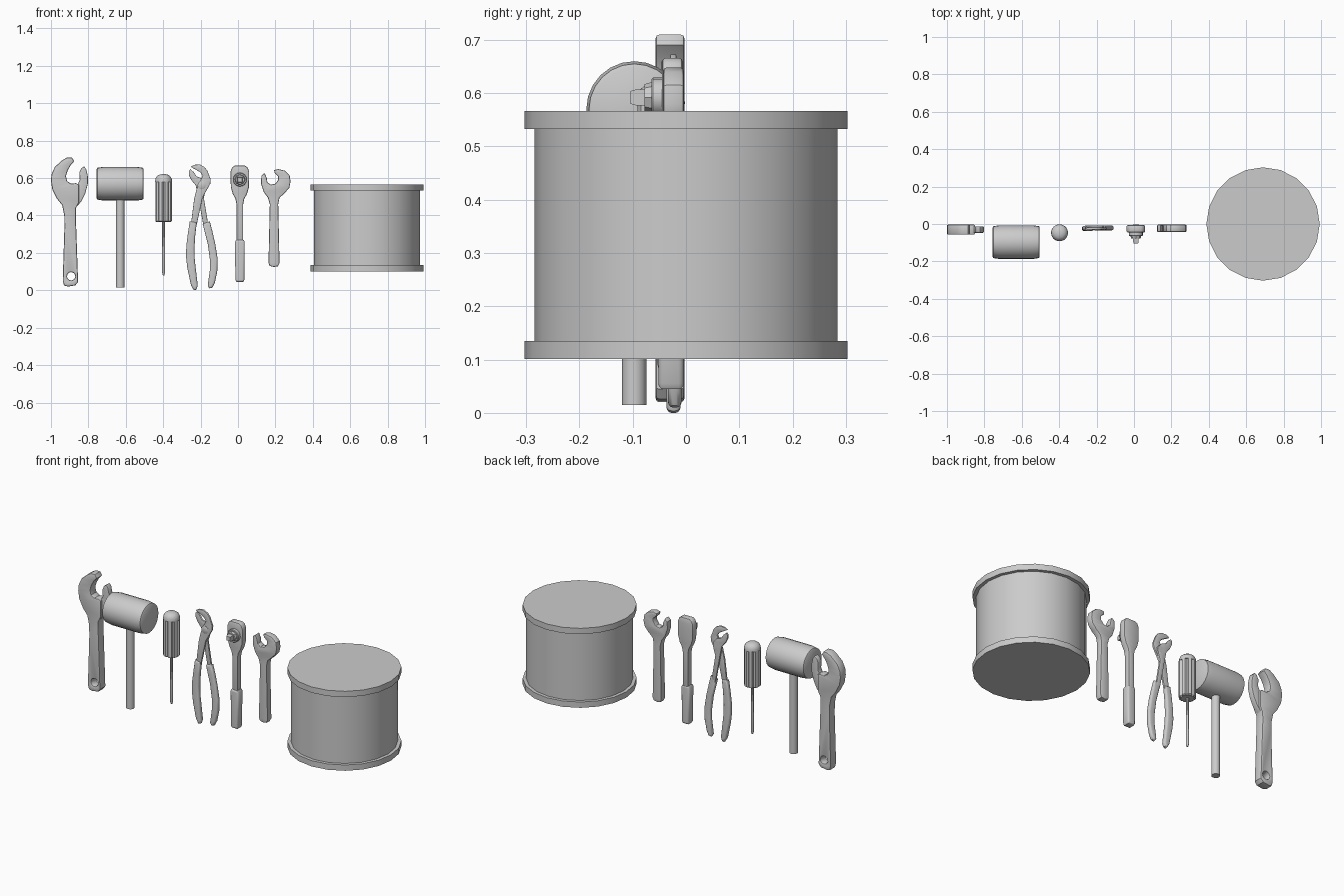
import bpy, bmesh
from math import sin, cos, pi, radians


def select_only(ob):
    bpy.ops.object.select_all(action='DESELECT')
    ob.select_set(True)
    bpy.context.view_layer.objects.active = ob


def plate(name, loops, y0, y1, bevel=0.006, res=1):
    """Outline(s) in the x-z plane, extruded from y0 to y1 with rounded edges."""
    cu = bpy.data.curves.new(name, 'CURVE')
    cu.dimensions = '2D'
    cu.fill_mode = 'BOTH'
    for pts in loops:
        sp = cu.splines.new('POLY')
        sp.points.add(len(pts) - 1)
        for p, (x, z) in zip(sp.points, pts):
            p.co = (x, z, 0, 1)
        sp.use_cyclic_u = True
    cu.extrude = abs(y1 - y0) / 2 - bevel
    cu.bevel_depth = bevel
    cu.bevel_resolution = res
    cu.offset = -bevel
    ob = bpy.data.objects.new(name, cu)
    bpy.context.collection.objects.link(ob)
    ob.rotation_euler = (pi / 2, 0, 0)
    ob.location.y = (y0 + y1) / 2
    select_only(ob)
    bpy.ops.object.convert(target='MESH')
    ob = bpy.context.object
    ob.name = name
    bm = bmesh.new()
    bm.from_mesh(ob.data)
    bmesh.ops.remove_doubles(bm, verts=bm.verts, dist=1e-5)
    bm.to_mesh(ob.data)
    bm.free()
    select_only(ob)
    bpy.ops.object.shade_smooth_by_angle(angle=radians(35))
    return ob


def lathe(name, profile, loc, rot=(0, 0, 0), segs=24, radius=lambda i: 1.0, angle=35):
    """Turned part: profile of (radius, height) around local z."""
    bm = bmesh.new()
    rings = [[bm.verts.new((r * radius(i) * cos(2 * pi * i / segs),
                            r * radius(i) * sin(2 * pi * i / segs), h))
              for i in range(segs)] for r, h in profile]
    for a, b in zip(rings, rings[1:]):
        for i in range(segs):
            j = (i + 1) % segs
            bm.faces.new((a[i], a[j], b[j], b[i]))
    bm.faces.new(rings[0][::-1])
    bm.faces.new(rings[-1])
    bmesh.ops.recalc_face_normals(bm, faces=bm.faces)
    me = bpy.data.meshes.new(name)
    bm.to_mesh(me)
    bm.free()
    ob = bpy.data.objects.new(name, me)
    bpy.context.collection.objects.link(ob)
    ob.location = loc
    ob.rotation_euler = rot
    select_only(ob)
    bpy.ops.object.shade_smooth_by_angle(angle=radians(angle))
    return ob


def circle(x, z, r, n=16):
    return [(x + r * cos(2 * pi * i / n), z + r * sin(2 * pi * i / n)) for i in range(n)]


FRONT = (pi / 2, 0, 0)      # local z points to -y
SIDE = (0, pi / 2, 0)       # local z points to +x

# Large adjustable wrench: body with fixed jaw, and thinner moving jaw
plate("large_wrench_body", [[
    (-0.888, 0.71), (-0.915, 0.71), (-0.94, 0.695), (-0.979, 0.66), (-0.997, 0.62), (-1.0, 0.585),
    (-0.993, 0.54), (-0.968, 0.49), (-0.94, 0.455), (-0.929, 0.40), (-0.928, 0.34),
    (-0.937, 0.05), (-0.93, 0.026), (-0.91, 0.02), (-0.87, 0.026), (-0.855, 0.045),
    (-0.867, 0.39), (-0.866, 0.44), (-0.85, 0.47), (-0.85, 0.565), (-0.867, 0.573),
    (-0.892, 0.57), (-0.913, 0.583), (-0.92, 0.61), (-0.911, 0.64), (-0.895, 0.668),
    (-0.876, 0.69)], circle(-0.892, 0.075, 0.022)], -0.057, -0.003, 0.007)
plate("large_wrench_jaw", [[
    (-0.868, 0.44), (-0.838, 0.475), (-0.816, 0.52), (-0.803, 0.57), (-0.803, 0.61),
    (-0.812, 0.65), (-0.823, 0.662), (-0.838, 0.652), (-0.848, 0.63), (-0.846, 0.59),
    (-0.855, 0.57), (-0.872, 0.565)]], -0.047, -0.013, 0.004)

# Mallet
lathe("mallet_head", [(0.078, -0.126), (0.085, -0.122), (0.09, -0.09), (0.09, 0.09),
                      (0.085, 0.122), (0.078, 0.126)], (-0.63, -0.097, 0.57), SIDE)
lathe("mallet_handle", [(0.023, 0.015), (0.023, 0.5)], (-0.63, -0.097, 0), segs=16)

# Screwdriver: fluted handle, domed end, thin blade
DX, DY = -0.398, -0.047
lathe("screwdriver_handle", [(0.038, 0.365), (0.045, 0.37), (0.045, 0.585)], (DX, DY, 0),
      segs=32, radius=lambda i: 0.82 if i % 4 == 0 else 1.0, angle=20)
lathe("screwdriver_end", [(0.045, 0.58), (0.044, 0.594), (0.038, 0.608), (0.026, 0.617),
                          (0.01, 0.621)], (DX, DY, 0), segs=32)
lathe("screwdriver_shaft", [(0.004, 0.08), (0.008, 0.095), (0.008, 0.37)], (DX, DY, 0), segs=10)

# Pliers: two crossed halves, pivot and grips
plate("pliers_upper_jaw", [[
    (-0.253, 0.66), (-0.235, 0.671), (-0.205, 0.673), (-0.18, 0.66), (-0.164, 0.64), (-0.146, 0.593),
    (-0.148, 0.57), (-0.162, 0.545), (-0.189, 0.497), (-0.226, 0.326), (-0.255, 0.326),
    (-0.235, 0.486), (-0.222, 0.54), (-0.205, 0.582), (-0.189, 0.612), (-0.20, 0.63),
    (-0.217, 0.64)]], -0.030, -0.018, 0.003)
plate("pliers_lower_jaw", [[
    (-0.255, 0.648), (-0.237, 0.632), (-0.221, 0.609), (-0.194, 0.6), (-0.167, 0.57),
    (-0.17, 0.54), (-0.183, 0.497), (-0.157, 0.337), (-0.183, 0.337), (-0.215, 0.508),
    (-0.226, 0.561), (-0.25, 0.59), (-0.262, 0.615), (-0.263, 0.638)]], -0.020, -0.008, 0.003)
lathe("pliers_pivot", [(0.022, 0.008), (0.022, 0.031), (0.016, 0.034)],
      (-0.194, 0, 0.562), FRONT, segs=16)
plate("pliers_left_grip", [[
    (-0.258, 0.369), (-0.221, 0.363), (-0.229, 0.29), (-0.233, 0.22), (-0.231, 0.16),
    (-0.215, 0.025), (-0.222, 0.004), (-0.235, 0.0), (-0.251, 0.025), (-0.271, 0.12),
    (-0.278, 0.18), (-0.276, 0.24), (-0.267, 0.31)]], -0.037, -0.010, 0.010, 2)
plate("pliers_right_grip", [[
    (-0.189, 0.355), (-0.151, 0.369), (-0.138, 0.32), (-0.122, 0.25), (-0.109, 0.17),
    (-0.111, 0.1), (-0.124, 0.04), (-0.137, 0.014), (-0.153, 0.01), (-0.162, 0.025),
    (-0.15, 0.112), (-0.151, 0.17), (-0.162, 0.25)]], -0.034, -0.008, 0.010, 2)

# Ratchet: head with shaft, grip, and square drive on the front
RX, RZ = 0.01, 0.592
half = [(0.018, 0.25), (0.018, 0.46), (0.024, 0.49), (0.038, 0.515), (0.048, 0.55),
        (0.05, 0.6), (0.05, 0.635), (0.042, 0.656), (0.028, 0.666)]
plate("ratchet_head", [[(RX + x, z) for x, z in half] + [(RX - x, z) for x, z in half[::-1]]],
      -0.045, -0.006, 0.007)
half = [(0.018, 0.045), (0.024, 0.055), (0.026, 0.26), (0.02, 0.27)]
plate("ratchet_grip", [[(RX + x, z) for x, z in half] + [(RX - x, z) for x, z in half[::-1]]],
      -0.052, -0.004, 0.010, 2)
lathe("ratchet_disc", [(0.037, 0.04), (0.037, 0.062), (0.034, 0.065)], (RX, 0, RZ), FRONT, segs=16)
lathe("ratchet_collar", [(0.03, 0.06), (0.025, 0.078)], (RX, 0, RZ), FRONT, segs=8)
lathe("ratchet_drive", [(0.021, 0.07), (0.021, 0.094), (0.017, 0.104)], (RX, 0, RZ),
      (pi / 2, pi / 4, 0), segs=4)

# Small open-ended wrench
plate("small_wrench", [[
    (0.142, 0.627), (0.125, 0.613), (0.123, 0.57), (0.138, 0.525), (0.16, 0.495), (0.17, 0.46),
    (0.163, 0.145), (0.17, 0.13), (0.19, 0.125), (0.213, 0.128), (0.222, 0.145),
    (0.215, 0.46), (0.222, 0.495), (0.25, 0.52), (0.274, 0.548), (0.281, 0.58), (0.276, 0.615),
    (0.25, 0.64), (0.215, 0.648), (0.193, 0.643), (0.195, 0.628), (0.215, 0.61),
    (0.215, 0.59), (0.2, 0.57), (0.175, 0.565), (0.157, 0.578), (0.154, 0.6)]],
    -0.043, -0.004, 0.006)

# Drum with a rim at each end
lathe("drum_body", [(0.284, 0.13), (0.284, 0.54)], (0.69, 0, 0), segs=20)
for name, z in (("drum_bottom_rim", 0.101), ("drum_top_rim", 0.533)):
    lathe(name, [(0.303, z), (0.303, z + 0.034)], (0.69, 0, 0), segs=20)
